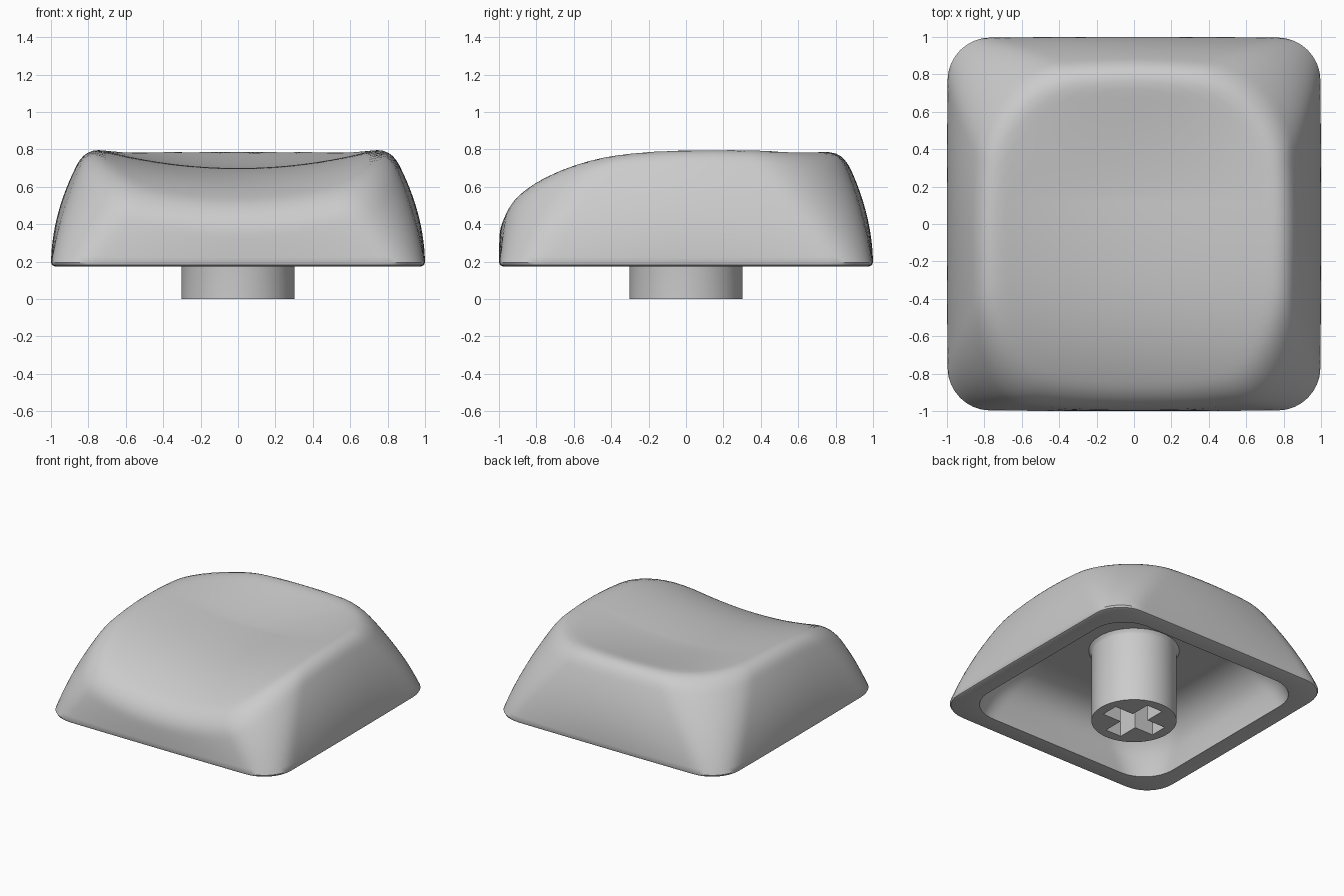
import bpy, bmesh, math
from mathutils import Vector

old = bpy.data.objects.get("Cube")
if old:
    bpy.data.objects.remove(old, do_unlink=True)

SEGMENTS, RINGS = 192, 60
BASE = 0.175

# Single plastic colour
plastic = bpy.data.materials.new("grey_plastic")
plastic.use_nodes = True
GREY = (0.6, 0.6, 0.6, 1)
plastic.diffuse_color = GREY
plastic.node_tree.nodes["Principled BSDF"].inputs["Base Color"].default_value = GREY


def smooth_max(a, b, k):
    h = max(k - abs(a - b), 0) / k
    return max(a, b) + h * h * k / 4


def wall(p, inset, radius):
    """Distance to a rounded square whose sides lean in and bulge with height."""
    t = max(p.z - BASE, 0) / 0.6
    lean_y = t ** 3 if p.y < 0 else t * t      # the front stays steeper
    half_x = 1 - inset - 0.17 * t * t - 0.14 * t * p.y ** 2
    half_y = 1 - inset - 0.16 * lean_y - 0.14 * t * p.x ** 2
    r = radius + 0.2 * t
    qx, qy = abs(p.x) - half_x + r, abs(p.y) - half_y + r
    return math.hypot(max(qx, 0), max(qy, 0)) + min(max(qx, qy), 0) - r


def top_height(x, y):
    """Crown that falls to the front, with a scoop that fades out at the back."""
    crown = 0.803 - 0.19 * (max(0.6 - y, 0) / 1.5) ** 4.3
    fade = min((max(y - 0.13, 0) / 0.7) ** 1.5, 1)
    return crown - 0.1 * (1 - fade) * (1 - (x / 0.75) ** 2)


def outer(p):
    return smooth_max(wall(p, 0, 0.22), p.z - top_height(p.x, p.y), 0.11)


def inner(p):
    return smooth_max(wall(p, 0.145, 0.26), p.z - 0.575, 0.26)


def cast(field, origin, direction):
    lo, hi = 0.0, 1.6
    for _ in range(24):
        mid = (lo + hi) / 2
        if field(origin + direction * mid) < 0:
            lo = mid
        else:
            hi = mid
    return origin + direction * lo


def dome(field, z):
    """Rings of points from the rim up to just below the pole."""
    origin = Vector((0, 0, z))
    rings = []
    for i in range(RINGS):
        e = math.pi / 2 * i / RINGS
        rings.append([cast(field, origin, Vector((
            math.cos(e) * math.cos(a), math.cos(e) * math.sin(a), math.sin(e))))
            for a in (math.tau * j / SEGMENTS for j in range(SEGMENTS))])
    return rings, cast(field, origin, Vector((0, 0, 1)))


def loft(name, rings, start, end):
    """Skin closed rings and close both ends with a fan to a centre point."""
    bm = bmesh.new()
    loops = [[bm.verts.new(p) for p in ring] for ring in rings]
    n = len(loops[0])
    for a, b in zip(loops, loops[1:]):
        for j in range(n):
            k = (j + 1) % n
            bm.faces.new((a[j], a[k], b[k], b[j]))
    for loop, centre in ((loops[0], start), (loops[-1], end)):
        c = bm.verts.new(centre)
        for j in range(n):
            bm.faces.new((loop[j], loop[(j + 1) % n], c))
    bmesh.ops.recalc_face_normals(bm, faces=bm.faces)
    return finish(name, bm)


def finish(name, bm):
    mesh = bpy.data.meshes.new(name)
    bm.to_mesh(mesh)
    bm.free()
    mesh.materials.append(plastic)
    obj = bpy.data.objects.new(name, mesh)
    bpy.context.collection.objects.link(obj)
    return obj


def activate(obj):
    bpy.ops.object.select_all(action='DESELECT')
    obj.select_set(True)
    bpy.context.view_layer.objects.active = obj


# Hollow cap: outer skin, softened bottom edge, inner skin
skin, crown_point = dome(outer, BASE + 0.02)
cavity, ceiling_point = dome(inner, BASE)
edge = []
for inset, z in ((0.006, BASE + 0.006), (0.02, BASE)):
    edge.append([Vector((p.x * (1 - inset), p.y * (1 - inset), z)) for p in skin[0]])
cap = loft("cap_shell", skin[::-1] + edge + cavity, crown_point, ceiling_point)

# Round stem with a small fillet where it meets the ceiling
profile = [(0.303, 0), (0.303, 0.54), (0.31, 0.56), (0.33, 0.585)]
stem = loft("stem", [[Vector((r * math.cos(math.tau * j / 64),
                              r * math.sin(math.tau * j / 64), z))
                      for j in range(64)] for r, z in profile],
            Vector((0, 0, 0)), Vector((0, 0, 0.585)))

# Cross-shaped socket cut into the stem
L, W = 0.228, 0.068
quarter = [(L, -W), (L, W), (W, W)]
bm = bmesh.new()
outline = []
for turn in range(4):
    for x, y in quarter:
        for _ in range(turn):
            x, y = -y, x
        outline.append(bm.verts.new((x, y, -0.1)))
face = bm.faces.new(outline)
extruded = bmesh.ops.extrude_face_region(bm, geom=[face])["geom"]
bmesh.ops.translate(bm, vec=(0, 0, 0.5),
                    verts=[v for v in extruded if isinstance(v, bmesh.types.BMVert)])
bmesh.ops.recalc_face_normals(bm, faces=bm.faces)
cutter = finish("socket_cutter", bm)
cutter.hide_render = True
cut = stem.modifiers.new("socket", 'BOOLEAN')
cut.operation, cut.solver, cut.object = 'DIFFERENCE', 'EXACT', cutter
activate(stem)
bpy.ops.object.modifier_apply(modifier=cut.name)
bpy.data.objects.remove(cutter, do_unlink=True)

for part in (cap, stem):
    activate(part)
    bpy.ops.object.shade_smooth_by_angle(angle=math.radians(40))
